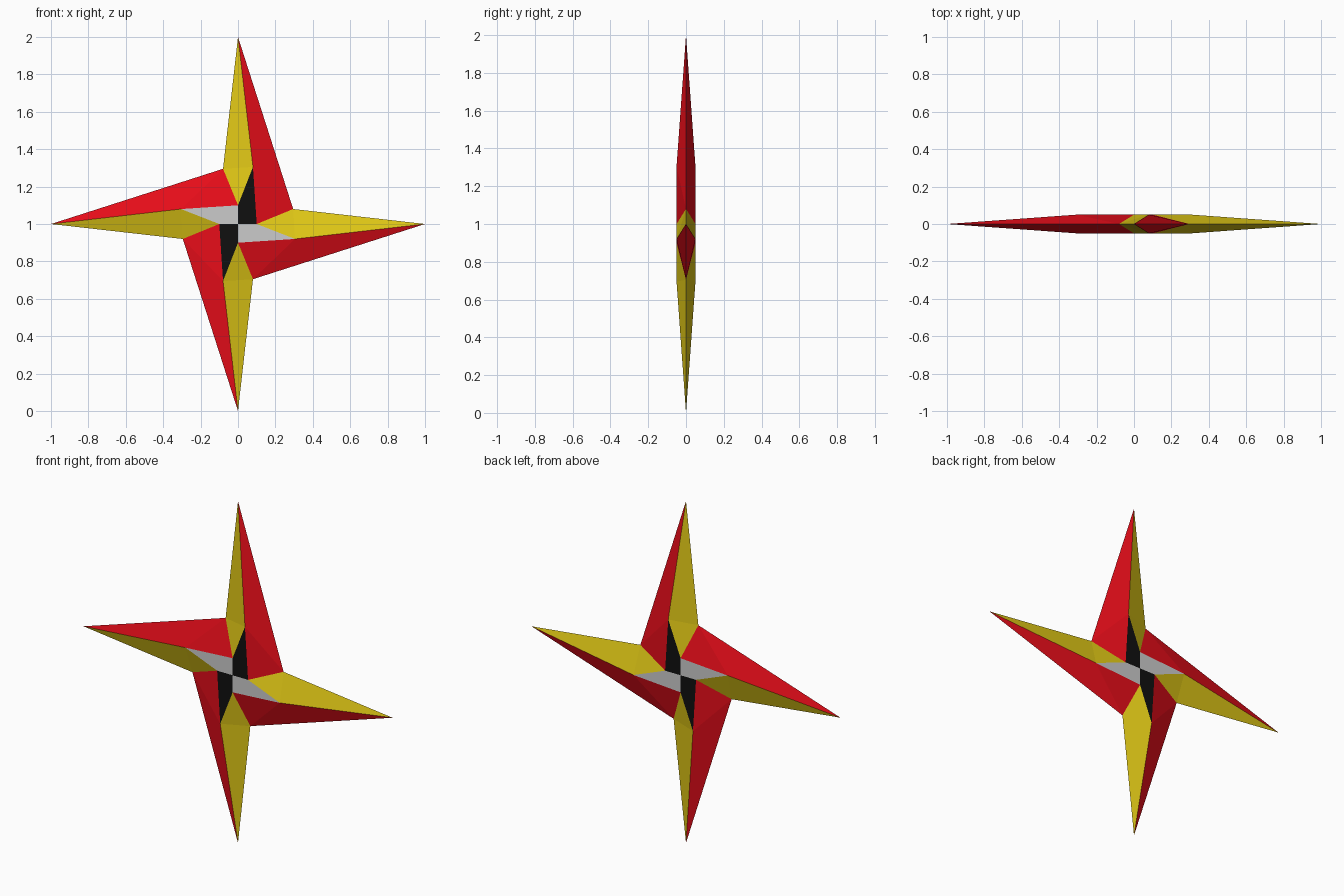
import bpy, bmesh, math
from mathutils import Vector, Matrix

if "Cube" in bpy.data.objects:
    bpy.data.objects.remove(bpy.data.objects["Cube"])

T = 0.05  # half thickness

def material(name, rgb):
    m = bpy.data.materials.new(name)
    m.diffuse_color = (*rgb, 1)
    m.use_nodes = True
    m.node_tree.nodes["Principled BSDF"].inputs["Base Color"].default_value = m.diffuse_color
    return m

mats = [material("red", (0.80, 0.004, 0.01)),
        material("yellow", (0.75, 0.58, 0.008)),
        material("black", (0.005, 0.005, 0.005)),
        material("grey", (0.55, 0.55, 0.55))]
RED, YELLOW, BLACK, GREY = range(4)

# Key points of the front half of the upper blade, relative to the hub
tip = Vector((0, 0, 1))
notch_l = Vector((-0.08, 0, 0.295))
notch_r = Vector((0.295, 0, 0.08))
ridge = Vector((0.08, -T, 0.305))
inner_l = Vector((0, -T, 0.1))
inner_r = Vector((0.1, -T, 0))
hub = Vector((0, -T, 0))

bm = bmesh.new()

def face(points, mat, rot, flip):
    vs = []
    for p in points:
        q = rot @ p
        vs.append(bm.verts.new((q.x, -q.y if flip else q.y, q.z + 1)))
    f = bm.faces.new(vs[::-1] if flip else vs)
    f.material_index = mat

# Four blades, each with mirrored front and back facets
for i in range(4):
    rot = Matrix.Rotation(i * math.pi / 2, 3, 'Y')
    inset = BLACK if i % 2 == 0 else GREY
    for flip in (False, True):
        face((tip, notch_l, ridge), YELLOW, rot, flip)
        face((notch_l, inner_l, ridge), YELLOW, rot, flip)
        face((tip, ridge, notch_r), RED, rot, flip)
        face((ridge, inner_r, notch_r), RED, rot, flip)
        face((hub, inner_r, ridge, inner_l), inset, rot, flip)

bmesh.ops.remove_doubles(bm, verts=bm.verts, dist=0.0005)
bmesh.ops.recalc_face_normals(bm, faces=bm.faces)

mesh = bpy.data.meshes.new("throwing_star")
bm.to_mesh(mesh)
bm.free()
for m in mats:
    mesh.materials.append(m)
star = bpy.data.objects.new("throwing_star", mesh)
bpy.context.collection.objects.link(star)
